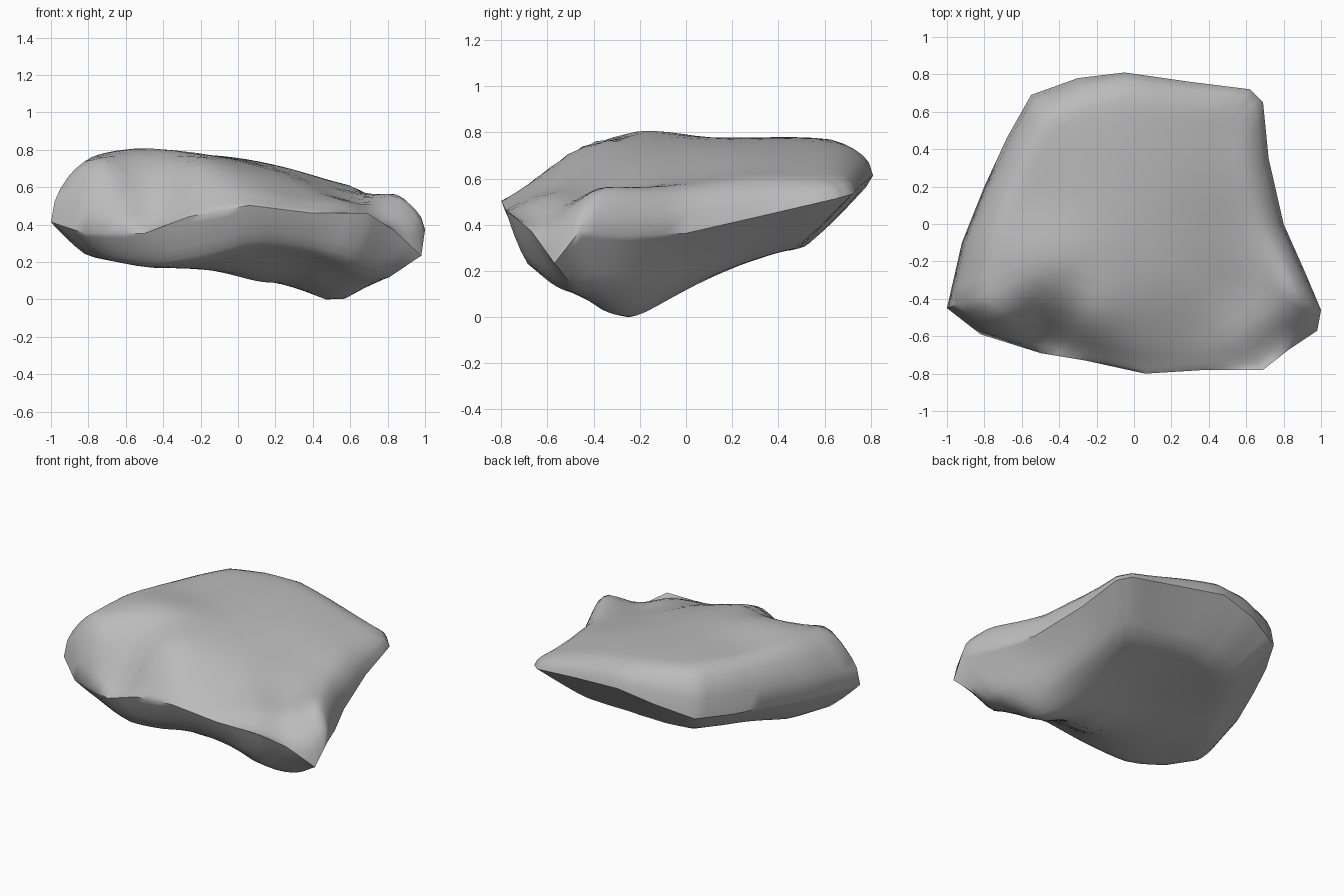
import bpy
import bmesh
from math import sqrt
from mathutils import Vector

default_cube = bpy.data.objects.get("Cube")
if default_cube:
    bpy.data.objects.remove(default_cube, do_unlink=True)

# Rim of the slab, where the upper and lower surfaces meet
RIM = [
    (-.55, .69, .5), (-.3, .78, .57), (-.05, .81, .62), (.3, .76, .58),
    (.62, .72, .54), (.69, .65, .52), (.72, .35, .45), (.8, 0, .37),
    (.92, -.27, .36), (1, -.46, .38), (.98, -.57, .24), (.83, -.67, .38),
    (.69, -.78, .47), (.38, -.78, .47), (.06, -.8, .51), (-.26, -.73, .45),
    (-.5, -.69, .36), (-.82, -.59, .36), (-1, -.45, .42), (-.92, -.1, .45),
    (-.8, .2, .47), (-.68, .46, .48),
]

# Guide heights of the upper surface, with two front hollows
CROWN = [
    (-.9, -.3, .72), (-.72, -.48, .73), (-.7, -.25, .79), (-.5, -.22, .81),
    (-.45, -.43, .68), (-.45, -.62, .43), (-.25, -.52, .69), (.06, -.65, .6),
    (-.1, -.28, .76), (0, 0, .755), (-.45, .1, .785), (-.45, .5, .785),
    (0, .6, .76), (.3, .3, .7), (.3, -.3, .65), (.34, -.62, .55),
    (.58, .5, .62), (.62, .22, .61), (.6, 0, .59), (.6, -.6, .52),
    (.65, -.35, .53), (.86, -.36, .58), (.78, -.63, .43),
]

# Guide heights of the underside, lowest at the keel
KEEL = [
    (.53, -.26, 0), (.12, -.35, .11), (.34, -.42, .14), (.82, -.58, .14),
    (.1, -.67, .29), (.45, -.66, .25), (-.12, -.54, .2), (-.45, -.57, .18),
    (-.8, -.52, .24), (-.65, -.2, .22), (-.6, .15, .28), (-.46, .52, .3),
    (0, .5, .32), (.52, .4, .29), (.6, .1, .2), (.74, -.1, .19),
    (0, 0, .21),
]


def solve(rows):
    """Gaussian elimination of an augmented matrix."""
    count = len(rows)
    for i in range(count):
        best = max(range(i, count), key=lambda k: abs(rows[k][i]))
        rows[i], rows[best] = rows[best], rows[i]
        rows[i] = [value / rows[i][i] for value in rows[i]]
        for k in range(count):
            if k != i:
                factor = rows[k][i]
                rows[k] = [a - factor * b for a, b in zip(rows[k], rows[i])]
    return [row[-1] for row in rows]


def smooth_field(guides):
    """Smooth height function through all the guide heights."""
    spots = [Vector(g[:2]) for g in guides]
    mean = sum(g[2] for g in guides) / len(guides)

    def kernel(a, b):
        return sqrt((a - b).length_squared + .012)

    weights = solve([[kernel(a, b) for b in spots] + [g[2] - mean]
                     for a, g in zip(spots, guides)])
    return lambda p: mean + sum(
        w * kernel(p, s) for w, s in zip(weights, spots))


def round_over(t, y):
    """Quarter-round rise from the rim."""
    t = min(1, t / .2)
    return sqrt(1 - (1 - t) ** 2)


def undercut(t, y):
    """Sloping wall, steep at the front and gentle at the back."""
    t = min(1, t / (.25 + .14 * y))
    return t * (1.4 - .4 * t)


CENTRE = Vector((0, -.05))
SCALES = [.98, .95, .91, .87, .82, .76, .68, .58, .47, .35, .23, .11]


def add_surface(bm, rim, guides, rise, upward):
    """Concentric rings from the rim to the centre."""
    def face(*corners):
        bm.faces.new(corners if upward else corners[::-1])

    field = smooth_field(guides)
    count = len(rim)
    outer = rim
    for scale in SCALES:
        inner = []
        for edge in rim:
            spot = CENTRE + (edge.co.xy - CENTRE) * scale
            blend = rise(1 - scale, spot.y)
            z = edge.co.z + (field(spot) - edge.co.z) * blend
            inner.append(bm.verts.new((spot.x, spot.y, z)))
        for i in range(count):
            j = (i + 1) % count
            face(outer[j], outer[i], inner[i], inner[j])
        outer = inner
    hub = bm.verts.new((CENTRE.x, CENTRE.y, field(CENTRE)))
    for i in range(count):
        face(outer[(i + 1) % count], outer[i], hub)


# Split every rim edge in three for smoother surfaces
bm = bmesh.new()
rim = []
for start, end in zip(RIM, RIM[1:] + RIM[:1]):
    start, end = Vector(start), Vector(end)
    rim += [bm.verts.new(start.lerp(end, k / 3)) for k in range(3)]

add_surface(bm, rim, CROWN, round_over, True)
add_surface(bm, rim, KEEL, undercut, False)
bmesh.ops.recalc_face_normals(bm, faces=bm.faces[:])

# Rest the keel on the ground
lowest = min(v.co.z for v in bm.verts)
bmesh.ops.translate(bm, verts=bm.verts[:], vec=(0, 0, -lowest))

mesh = bpy.data.meshes.new("rock_slab")
bm.to_mesh(mesh)
bm.free()
rock = bpy.data.objects.new("rock_slab", mesh)
bpy.context.collection.objects.link(rock)

# Stone colour
stone = bpy.data.materials.new("stone_grey")
stone.use_nodes = True
colour = (.5, .5, .5, 1)
stone.diffuse_color = colour
for node in stone.node_tree.nodes:
    if node.type == "BSDF_PRINCIPLED":
        node.inputs["Base Color"].default_value = colour
mesh.materials.append(stone)

# Smooth surfaces with a crisp rim
bpy.ops.object.select_all(action="DESELECT")
rock.select_set(True)
bpy.context.view_layer.objects.active = rock
bpy.ops.object.shade_smooth_by_angle(angle=.9)
